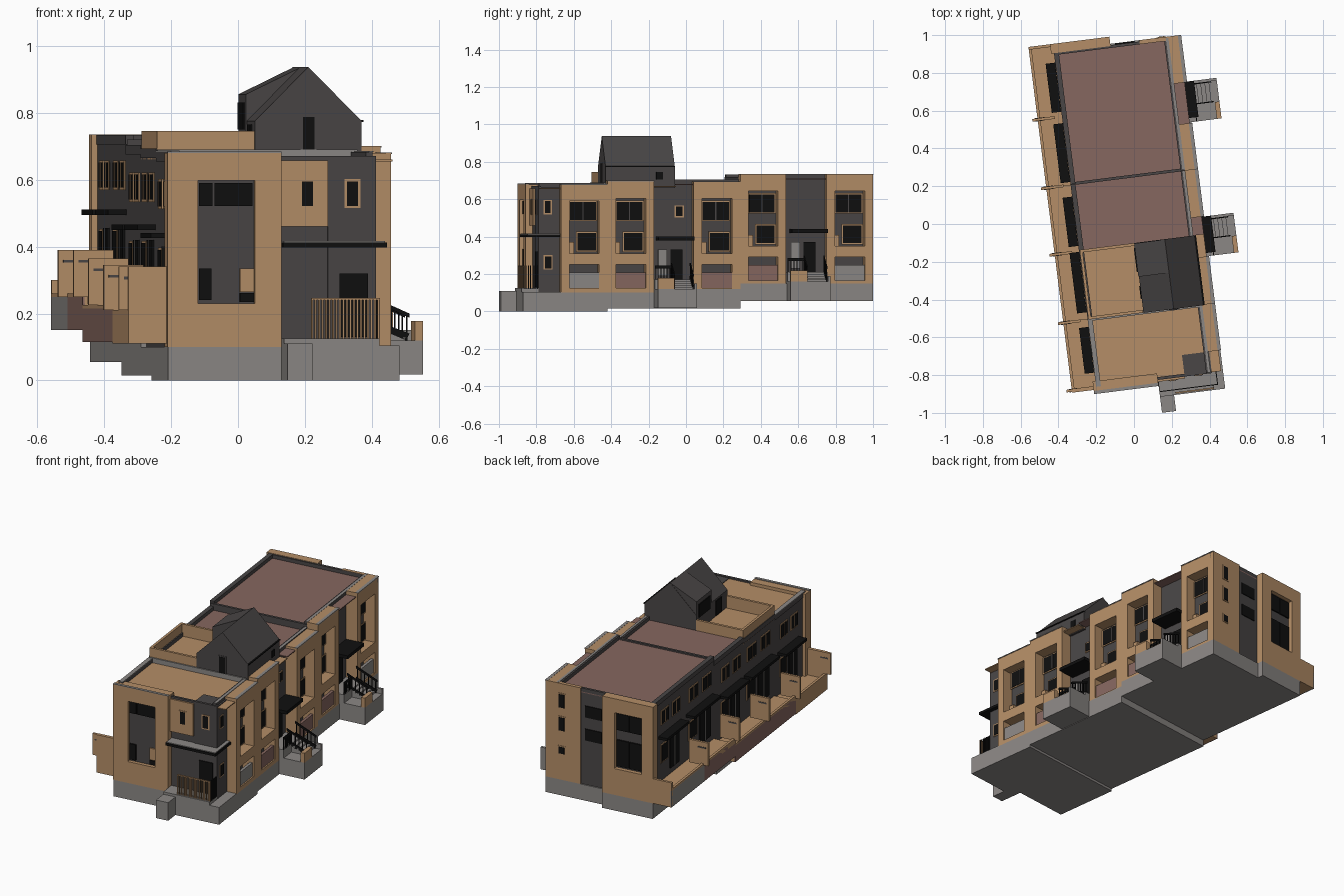
import bpy, bmesh, math
from mathutils import Matrix

cube = bpy.data.objects.get("Cube")
if cube:
    bpy.data.objects.remove(cube, do_unlink=True)

TURN = Matrix.Rotation(math.radians(7.2), 4, 'Z')   # the block stands turned on its site


def material(name, r, g, b):
    m = bpy.data.materials.new(name)
    m.use_nodes = True
    m.diffuse_color = (r, g, b, 1)
    bsdf = m.node_tree.nodes["Principled BSDF"]
    bsdf.inputs["Base Color"].default_value = (r, g, b, 1)
    bsdf.inputs["Roughness"].default_value = 0.9
    return m


TAN = material("tan_render", .46, .27, .135)
DARK = material("dark_cladding", .067, .061, .061)
GREY = material("grey_concrete", .26, .245, .235)
BROWN = material("red_brown", .24, .135, .115)
BLACK = material("black_glass", .005, .005, .005)


def finish(name, bm, mat):
    bmesh.ops.recalc_face_normals(bm, faces=bm.faces)
    me = bpy.data.meshes.new(name)
    bm.to_mesh(me)
    bm.free()
    me.transform(TURN)
    me.materials.append(mat)
    ob = bpy.data.objects.new(name, me)
    bpy.context.collection.objects.link(ob)
    return ob


def box(name, x, y, z, mat):
    """Box from three (low, high) ranges."""
    bm = bmesh.new()
    bmesh.ops.create_cube(bm, size=1)
    for v in bm.verts:
        for i, (lo, hi) in enumerate((x, y, z)):
            v.co[i] = hi if v.co[i] > 0 else lo
    return finish(name, bm, mat)


def prism(name, profile, axis, lo, hi, mat):
    """Extrude an outline of (horizontal, z) points along x or y."""
    bm = bmesh.new()
    at = lambda a, z, d: (a, d, z) if axis == 'y' else (d, a, z)
    face = bm.faces.new([bm.verts.new(at(a, z, lo)) for a, z in profile])
    out = bmesh.ops.extrude_face_region(bm, geom=[face])
    for v in out["geom"]:
        if isinstance(v, bmesh.types.BMVert):
            v.co['xyz'.index(axis)] = hi
    return finish(name, bm, mat)


def wall(name, axis, along, depth, z, opening, gaps, mat):
    """Wall with one column of openings: two piers and the beams between."""
    def part(n, a, zz):
        box(name + n, *((a, depth) if axis == 'x' else (depth, a)), zz, mat)
    part("_pier_a", (along[0], opening[0]), z)
    part("_pier_b", (opening[1], along[1]), z)
    edges = [z[0]] + [h for g in gaps for h in g] + [z[1]]
    for i in range(0, len(edges), 2):
        part("_beam", opening, (edges[i], edges[i + 1]))


def pane(name, axis, a, pos, z, mat=BLACK, frame=None):
    """Thin plate on a wall; axis is the direction the wall runs."""
    def plate(n, aa, zz, half, m):
        d = (pos - half, pos + half)
        box(n, *((aa, d) if axis == 'x' else (d, aa)), zz, m)
    if frame:
        e = .007
        plate(name + "_frame", (a[0] - e, a[1] + e), (z[0] - e, z[1] + e), .002, frame)
    plate(name, a, z, .004, mat)


L, R = -.303, .30
# Plinths, stepping up the slope
box("plinth_front", (-.32, .37), (-.867, -.47), (0, .10), GREY)
box("plinth_middle_a", (-.32, .37), (-.47, -.218), (.015, .10), GREY)
box("plinth_middle_b", (-.32, .37), (-.218, .246), (.015, .12), GREY)
box("plinth_back", (-.32, .37), (.246, .962), (.055, .15), GREY)
box("plinth_back_corner", (-.32, -.005), (.962, 1), (.055, .15), GREY)

# Dark cores with flat roofs
for name, y, z, roof in (("front", (-.83, -.47), (.1, .655), TAN), ("terrace", (-.47, -.1), (.1, .665), TAN),
                         ("middle", (-.1, .25), (.1, .675), BROWN), ("back", (.25, .955), (.15, .705), BROWN)):
    box(name + "_core", (L, R), y, z, DARK)
    box(name + "_roof", (L, .36), y, (z[1], z[1] + .006), roof)
    top = z[1] + .028
    box(name + "_parapet_left", (L - .004, L + .022), y, (z[1], top), DARK)
    box(name + "_parapet_right", (R - .02, R), y, (z[1], top), DARK)
    box(name + "_coping_right", (R - .01, R + .004), y, (top, top + .003), GREY)
box("front_coping_left", (L - .004, L + .022), (-.83, -.47), (.683, .687), GREY)
box("front_step_coping", (L, R), (-.48, -.465), (.655, .69), GREY)
box("middle_step", (L, R), (.245, .26), (.67, .72), DARK)
box("back_parapet", (L, .37), (.94, .955), (.70, .733), DARK)

# Right side bays: low panel, opening, tall window recess
bays = ((-.72, -.47, .10, .68, 0, GREY), (-.47, -.218, .10, .70, 0, BROWN), (-.006, .246, .12, .695, 0, BROWN),
        (.246, .493, .15, .735, .04, BROWN), (.71, .962, .15, .735, .04, GREY))
for y0, y1, zb, zt, up, panel in bays:
    a = (y0 + .045, y1 - .045)
    mid = (a[0] + a[1]) / 2
    wall("bay", 'y', (y0, y1), (R, .37), (zb, zt), a,
         [(.125 + up, .25 + up), (.31 + up, .605 + up if zt > .69 else .59)], TAN)
    box("bay_low_panel", (.345, .362), a, (.12 + up, .207 + up), panel)
    pane("bay_upper_window", 'y', (a[0] + .01, a[1] - .01), R + .012, (.49 + up, .585 + up), BLACK, TAN)
    pane("bay_lower_window", 'y', (mid - .03, a[1] - .01), R + .012, (.325 + up, .42 + up), BLACK, TAN)
    box("bay_mullion", (R, R + .02), (mid - .003, mid + .003), (.49 + up, .585 + up), DARK)
    box("bay_shutter", (R, R + .02), (a[0], a[0] + .03), (.31 + up, .37 + up), TAN)
    box("bay_coping", (.355, .373), (y0, y1), (zt - .004, zt + .001), GREY)

# Entrance recesses with stairs, canopy and railing
for y0, y1, zb, zt, up, cy in ((-.218, -.007, .018, .12, 0, -.2), (.497, .713, .055, .16, .04, .52)):
    box("entry_landing", (.29, .40), (y0, y1), (zb, zt + .05), GREY)
    box("entry_base", (.37, .53), (y0, y1), (zb, zt), GREY)
    box("entry_wall", (.505, .53), (y0, y0 + .09), (zt, zt + .058), TAN)
    box("entry_side_wall", (.37, .53), (y1 - .014, y1), (zt, zt + .03), GREY)
    for i in range(4):
        box("entry_step", (.40 + i * .022, .422 + i * .022), (y0 + .09, y1 - .015),
            (zt, zt + .04 - i * .01), GREY)
    for y in (y0 + .09, y1 - .02):
        prism("stair_string", [(.37, zt + .05), (.49, zt), (.50, zt + .02), (.37, zt + .07)],
              'y', y, y + .006, BLACK)
        prism("stair_handrail", [(.37, zt + .125), (.50, zt + .068), (.50, zt + .08), (.37, zt + .138)],
              'y', y, y + .006, BLACK)
        for i in range(6):
            x = .375 + i * .023
            box("stair_baluster", (x, x + .004), (y, y + .005), (zt + .04 - i * .008, zt + .13 - i * .01), BLACK)
    box("landing_rail", (.395, .40), (y0, y0 + .09), (zt + .11, zt + .125), BLACK)
    for i in range(6):
        box("landing_baluster", (.395, .40), (y0 + i * .016, y0 + i * .016 + .004), (zt + .05, zt + .12), BLACK)
    box("entry_canopy", (.29, .41), (cy, y1), (.38 + up, .40 + up), BLACK)
    m = (y0 + y1) / 2
    pane("entry_door", 'y', (m - .01, m + .055), R + .004, (zt + .05, zt + .21), BLACK)
    pane("entry_sidelight", 'y', (m - .075, m - .03), R + .004, (zt + .07, zt + .21), GREY)
    pane("entry_upper_window", 'y', (m + .02, m + .055), R + .004, (.51 + up, .56 + up), BLACK, TAN) if not up else None

# Front tan block with its tall window
wall("front_block", 'x', (-.322, .022), (-.867, -.80), (.10, .68), (-.23, -.059), [(.23, .597)], TAN)
box("front_window_backing", (-.23, -.059), (-.845, -.82), (.23, .597), DARK)
pane("front_upper_window", 'x', (-.225, -.185), -.85, (.522, .59))
pane("front_upper_window_wide", 'x', (-.178, -.064), -.85, (.522, .59))
pane("front_lower_window", 'x', (-.225, -.188), -.85, (.24, .335))
pane("front_low_panel", 'x', (-.102, -.06), -.85, (.265, .335), TAN)
pane("front_low_window", 'x', (-.102, -.06), -.85, (.235, .262))
box("front_coping", (-.322, .022), (-.867, -.85), (.68, .684), GREY)

# Front entrance corner: upper box, canopy, terrace and slatted railing
box("corner_upper_box", (.022, .165), (-.845, -.80), (.46, .657), TAN)
box("corner_upper_wall", (.165, .31), (-.835, -.72), (.10, .665), DARK)
box("corner_parapet", (.022, .31), (-.835, -.82), (.65, .67), DARK)
pane("corner_window_tan", 'x', (.085, .118), -.846, (.522, .595), BLACK, TAN)
pane("corner_window_dark", 'x', (.222, .256), -.836, (.522, .595), BLACK, TAN)
pane("corner_side_window_high", 'y', (-.80, -.77), .311, (.525, .59), BLACK, TAN)
pane("corner_side_window_low", 'y', (-.80, -.765), .311, (.23, .295), BLACK, TAN)
pane("corner_door", 'x', (.20, .285), -.836, (.13, .32))
box("corner_canopy", (.022, .335), (-.90, -.72), (.397, .412), BLACK)
box("corner_canopy_top", (.025, .33), (-.895, -.72), (.412, .416), GREY)
box("front_terrace", (.022, .31), (-.925, -.83), (0, .125), GREY)
box("front_terrace_end", (.31, .37), (-.925, -.72), (0, .105), GREY)
box("front_steps", (.022, .097), (-1.01, -.92), (0, .11), GREY)
for i in range(20):
    x = .105 + i * .0105
    box("railing_slat", (x, x + .005), (-.918, -.912), (.12, .245), TAN)
for i in range(7):
    y = -.915 + i * .012
    box("railing_side_slat", (.305, .311), (y, y + .005), (.12, .245), BLACK)
box("railing_top", (.105, .311), (-.919, -.911), (.24, .246), TAN)

# Back elevation: big block, dark recess, narrow block
wall("back_block", 'x', (-.322, -.005), (.95, 1), (.15, .735), (-.25, -.08), [(.31, .65)], TAN)
box("back_window_backing", (-.25, -.08), (.95, .975), (.31, .65), DARK)
for x in ((-.245, -.168), (-.162, -.085)):
    pane("back_window_high", 'x', x, .98, (.54, .64))
    pane("back_window_low", 'x', x, .98, (.32, .48))
box("back_narrow_block", (.15, .37), (.94, .962), (.15, .735), TAN)
for z in ((.59, .67), (.45, .53), (.31, .35)):
    pane("back_small_window", 'x', (.25, .285), .963, z, BLACK, TAN)
for z in ((.56, .63), (.42, .49)):
    pane("back_recess_window", 'x', (.02, .125), .956, z)

# Left side units: windows, glazed doors, canopies, patios, dividing fins
units = ((-.754, -.51, 0), (-.432, -.11, .025), (-.078, .185, .025), (.263, .577, .07), (.638, .90, .07))
for y0, y1, up in units:
    w = y1 - y0
    for f in (.08, .58):
        a = y0 + f * w
        pane("left_upper_window", 'y', (a, a + .3 * w), L - .003, (.52 + up * .8, .595 + up * .8), BLACK, TAN)
        box("left_window_mullion", (L - .009, L), (a + .15 * w, a + .15 * w + .005),
            (.52 + up * .8, .595 + up * .8), TAN)
    pane("left_glazed_door", 'y', (y0 + .1 * w, y0 + .5 * w), L - .003, (.21 + up * .8, .40 + up * .8))
    pane("left_window", 'y', (y0 + .62 * w, y0 + .9 * w), L - .003, (.29 + up * .8, .39 + up * .8), BLACK, TAN)
    box("left_door_post", (L - .009, L), (y0 + .3 * w, y0 + .3 * w + .006), (.21 + up * .8, .40 + up * .8), GREY)
    box("left_canopy", (-.358, L), (y0, y1), (.425 + up, .441 + up), BLACK)
for y0, y1, z0, z1, mat in ((-.83, -.47, .11, .21, TAN), (-.47, .246, .115, .225, BROWN),
                            (.246, .61, .15, .26, BROWN), (.61, 1, .15, .26, GREY)):
    box("patio_floor", (-.43, L), (y0, y1), (z0, z1 - .03), TAN)
    box("patio_outer_face", (-.437, -.43), (y0, y1), (z0, z1 - .01), mat)
    box("patio_parapet", (-.437, -.422), (y0, y1), (z1 - .03, z1), TAN)
for y, z0, z1 in ((-.84, .21, .34), (-.48, .21, .345), (-.115, .225, .365), (.24, .25, .39), (.605, .25, .39)):
    box("patio_fin", (-.465, -.345), (y, y + .014), (z0, z1), TAN)
    box("patio_fin_slot", (-.45, -.40), (y - .002, y + .016), (z1 - .038, z1 - .03), DARK)
box("patio_front_wall", (-.437, L), (-.845, -.825), (.11, .34), TAN)
box("patio_back_wall", (-.437, L), (.985, 1), (.15, .30), TAN)

# Roof terrace with raised parapet
for x, y in (((L, -.01), (-.472, -.457)), ((L, -.01), (-.115, -.1)), ((L, L + .015), (-.472, -.1))):
    box("terrace_parapet", x, y, (.695, .745), TAN)
    box("terrace_kerb", x, y, (.66, .695), TAN)

# Stair house with gabled roof and a dormer
prism("roof_house", [(-.009, .66), (.313, .66), (.313, .775), (.152, .937), (-.009, .775)], 'y', -.473, -.10, DARK)
prism("roof_dormer", [(-.012, .66), (.152, .66), (.152, .935), (-.012, .855)], 'y', -.28, -.102, DARK)
pane("gable_window", 'x', (.135, .17), -.474, (.69, .787), BLACK, DARK)
pane("dormer_window", 'y', (-.255, -.125), -.013, (.75, .83))
pane("dormer_door", 'y', (-.40, -.33), -.010, (.675, .765))
pane("house_side_window", 'y', (-.20, -.165), .314, (.705, .745))
box("house_side_eave", (.30, .318), (-.473, -.10), (.772, .778), BLACK)
